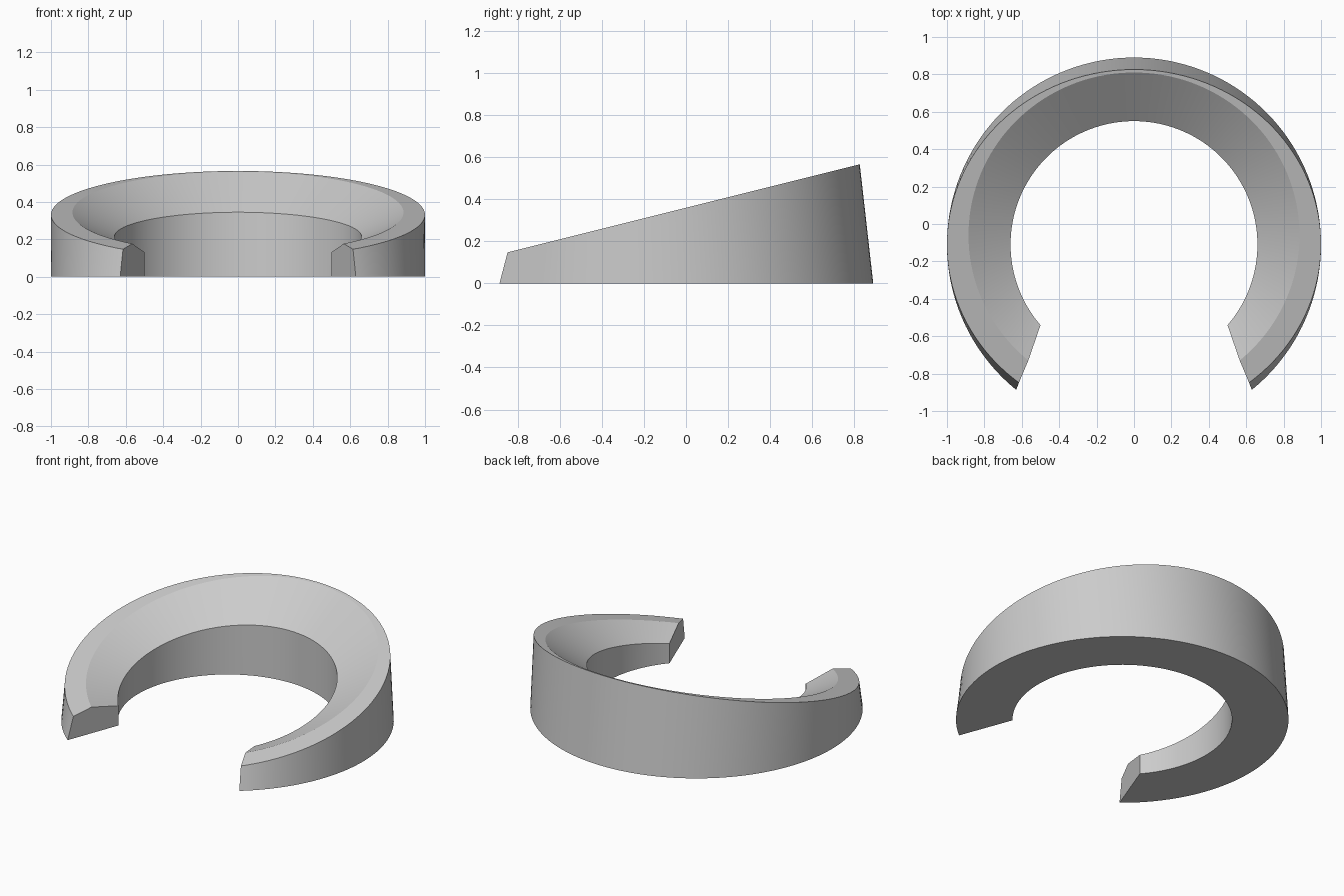
import bpy, bmesh, math

if "Cube" in bpy.data.objects:
    bpy.data.objects.remove(bpy.data.objects["Cube"])

SEGMENTS = 112
CENTRE_Y = -0.11


def top_plane(y):      # sloping upper rim
    return 0.359 + 0.25 * y


def inner_plane(y):    # sloping top of the inner wall
    return 0.345 + 0.196 * (y - 0.55)


def floor(y):
    return 0.0


# Edge loops around the section: half width, half depth, centre y, x of cut end, height rule
loops = [
    (1.00, 1.000, CENTRE_Y, 0.63, floor),
    (1.00, 0.936, CENTRE_Y, 0.615, top_plane),
    (0.885, 0.87, -0.06, 0.565, top_plane),
    (0.66, 0.66, CENTRE_Y, 0.50, inner_plane),
    (0.66, 0.66, CENTRE_Y, 0.50, floor),
]

bm = bmesh.new()
sections = []
for i in range(SEGMENTS + 1):
    t = 2 * i / SEGMENTS - 1
    section = []
    for a, b, cy, end_x, height in loops:
        ang = t * (math.pi - math.asin(end_x / a))
        y = cy + b * math.cos(ang)
        section.append(bm.verts.new((a * math.sin(ang), y, height(y))))
    sections.append(section)

# Walls, rim, bevel and underside
n = len(loops)
for s0, s1 in zip(sections, sections[1:]):
    for k in range(n):
        j = (k + 1) % n
        bm.faces.new((s0[k], s0[j], s1[j], s1[k]))
# Flat cut ends
bm.faces.new(sections[0])
bm.faces.new(sections[-1])
bmesh.ops.recalc_face_normals(bm, faces=bm.faces[:])

mesh = bpy.data.meshes.new("open_ring")
bm.to_mesh(mesh)
bm.free()
ring = bpy.data.objects.new("open_ring", mesh)
bpy.context.collection.objects.link(ring)

grey = bpy.data.materials.new("light grey")
grey.diffuse_color = (0.6, 0.6, 0.6, 1)
grey.use_nodes = True
grey.node_tree.nodes["Principled BSDF"].inputs["Base Color"].default_value = grey.diffuse_color
mesh.materials.append(grey)

# Smooth curved walls, crisp section edges
bpy.context.view_layer.objects.active = ring
ring.select_set(True)
bpy.ops.object.shade_smooth_by_angle(angle=math.radians(12))
